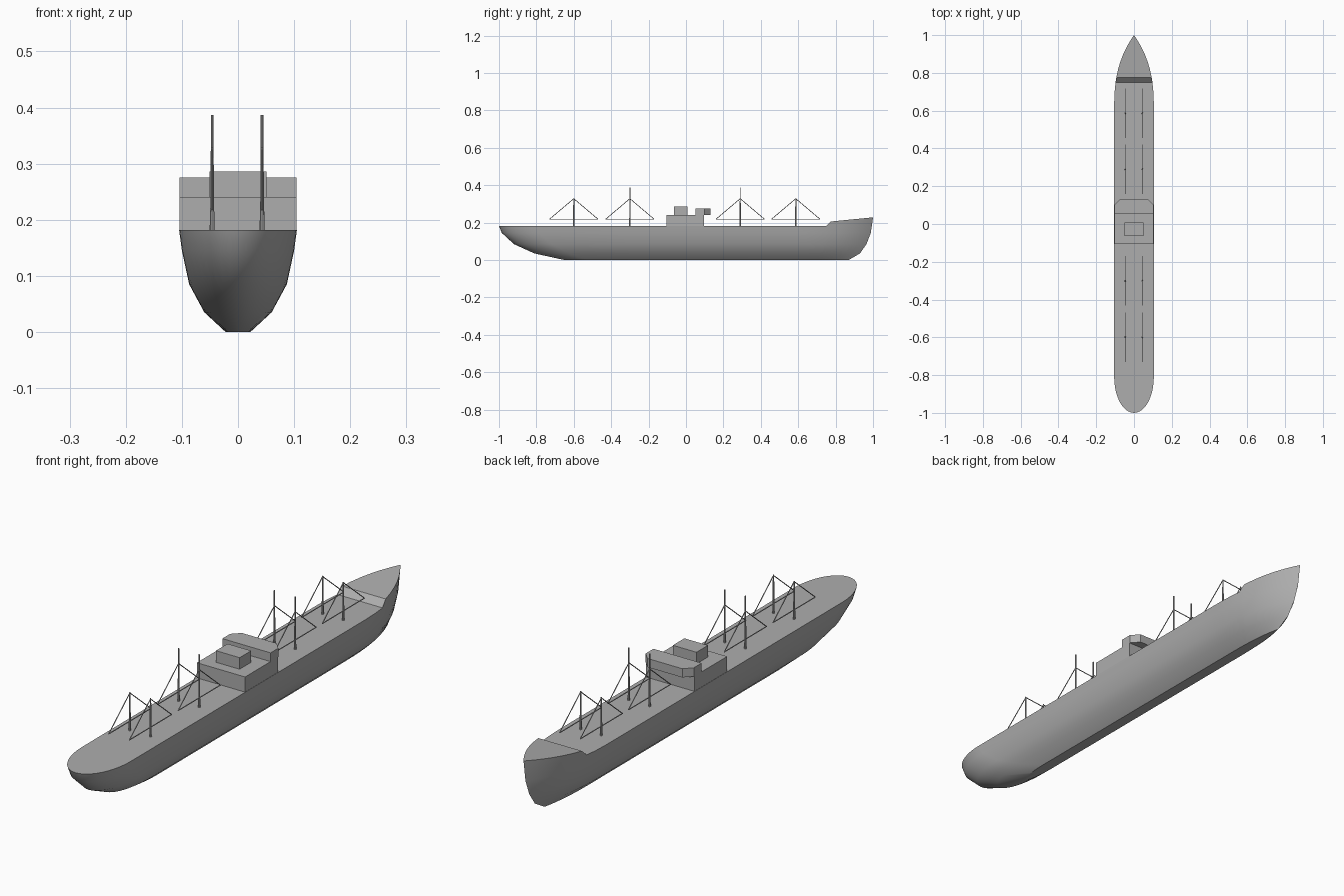
import bpy, bmesh, math
from mathutils import Vector

cube = bpy.data.objects.get("Cube")
if cube:
    bpy.data.objects.remove(cube, do_unlink=True)

grey = bpy.data.materials.new("ship grey")
grey.use_nodes = True
colour = (0.42, 0.42, 0.42, 1)
grey.diffuse_color = colour
grey.node_tree.nodes["Principled BSDF"].inputs["Base Color"].default_value = colour

DECK = 0.182


def finish(name, bm, smooth=None):
    bmesh.ops.remove_doubles(bm, verts=bm.verts, dist=1e-5)
    bmesh.ops.recalc_face_normals(bm, faces=bm.faces)
    mesh = bpy.data.meshes.new(name)
    bm.to_mesh(mesh)
    bm.free()
    mesh.materials.append(grey)
    ob = bpy.data.objects.new(name, mesh)
    bpy.context.collection.objects.link(ob)
    if smooth:
        bpy.ops.object.select_all(action="DESELECT")
        ob.select_set(True)
        bpy.context.view_layer.objects.active = ob
        bpy.ops.object.shade_smooth_by_angle(angle=math.radians(smooth))
    return ob


def prism(name, outline, z0, z1):
    bm = bmesh.new()
    low = [bm.verts.new((x, y, z0)) for x, y in outline]
    face = bm.faces.new(low)
    top = bmesh.ops.extrude_face_region(bm, geom=[face])["geom"]
    for v in top:
        if isinstance(v, bmesh.types.BMVert):
            v.co.z = z1
    return finish(name, bm)


def box(name, half_x, y0, y1, z0, z1):
    return prism(name, [(-half_x, y0), (half_x, y0), (half_x, y1), (-half_x, y1)], z0, z1)


def rod(bm, a, b, r0, r1, sides=8):
    a, b = Vector(a), Vector(b)
    turn = (b - a).to_track_quat("Z", "Y")
    made = bmesh.ops.create_cone(bm, cap_ends=True, segments=sides, radius1=r0,
                                 radius2=r1, depth=(b - a).length)
    for v in made["verts"]:
        v.co = turn @ v.co + (a + b) / 2


def sheer(y):
    # raised forecastle behind a short sloping step
    if y < 0.751:
        return DECK
    if y < 0.776:
        return DECK + (y - 0.75) / 0.025 * 0.024
    return 0.206 + (y - 0.775) / 0.225 * 0.022


# Hull waterlines: height, half width, stern tip, stern taper start, bow tip
levels = [
    (0.0, 0.022, -0.65, -0.52, 0.87),
    (0.035, 0.06, -0.81, -0.62, 0.93),
    (0.085, 0.087, -0.92, -0.72, 0.965),
    (0.145, 0.1, -0.985, -0.79, 0.988),
    (DECK, 0.105, -1.0, -0.81, 1.0),
]
bow_steps = [0.12, 0.25, 0.375, 0.4375, 0.55, 0.65, 0.75, 0.83, 0.9, 0.96, 1]


def waterline(half, stern, aft, bow):
    pts = []
    for i in range(11):
        a = math.pi / 2 * i / 10
        pts.append((half * math.sin(a), aft + (stern - aft) * math.cos(a)))
    pts += [(half, y) for y in (-0.3, 0.0, 0.3, 0.6)]
    pts += [(half * (1 - t ** 2.7), 0.6 + (bow - 0.6) * t) for t in bow_steps]
    return pts


bm = bmesh.new()
for side in (-1, 1):
    rows = []
    for k, (z, half, stern, aft, bow) in enumerate(levels):
        row = waterline(half, stern, aft, bow)
        rows.append([bm.verts.new((side * x, y, sheer(y) if z == DECK else z))
                     for x, y in row])
    for low, high in zip(rows, rows[1:]):
        for i in range(len(low) - 1):
            bm.faces.new((low[i], low[i + 1], high[i + 1], high[i]))
    # keel and deck, each closed to the centre line
    for row in (rows[0], rows[-1]):
        mid = [bm.verts.new((0, v.co.y, v.co.z)) for v in row]
        for i in range(len(row) - 1):
            bm.faces.new((row[i], row[i + 1], mid[i + 1], mid[i]))
bmesh.ops.remove_doubles(bm, verts=bm.verts, dist=1e-5)
bmesh.ops.dissolve_degenerate(bm, edges=bm.edges, dist=1e-5)
finish("hull", bm, 30)

# Midship house, bridge with cut front corners, and funnel casing
box("midship_house", 0.104, -0.105, 0.097, DECK - 0.003, 0.241)
prism("bridge", [(-0.104, 0.052), (0.104, 0.052), (0.104, 0.1), (0.075, 0.13),
                 (-0.075, 0.13), (-0.104, 0.1)], 0.241, 0.275)
box("funnel_casing", 0.051, -0.063, 0.008, 0.241, 0.286)

# Cargo masts with a pair of booms and stays on each
for label, y, top in (("aft", -0.6, 0.33), ("mid_aft", -0.3, 0.387),
                      ("mid_fore", 0.29, 0.387), ("fore", 0.587, 0.33)):
    for side, x in (("right", -0.046), ("left", 0.043)):
        bm = bmesh.new()
        rod(bm, (x, y, DECK - 0.002), (x, y, 0.215), 0.0045, 0.004)
        rod(bm, (x, y, 0.215), (x, y, 0.33), 0.0035, 0.0025)
        if top > 0.33:
            rod(bm, (x, y, 0.33), (x, y, top), 0.0025, 0.0025)
        for d in (-0.13, 0.13):
            rod(bm, (x, y, 0.218), (x, y + d, 0.218), 0.002, 0.002, 6)
            rod(bm, (x, y, 0.328), (x, y + d, 0.218), 0.0018, 0.0018, 6)
        finish(f"{label}_{side}_mast", bm, 40)
